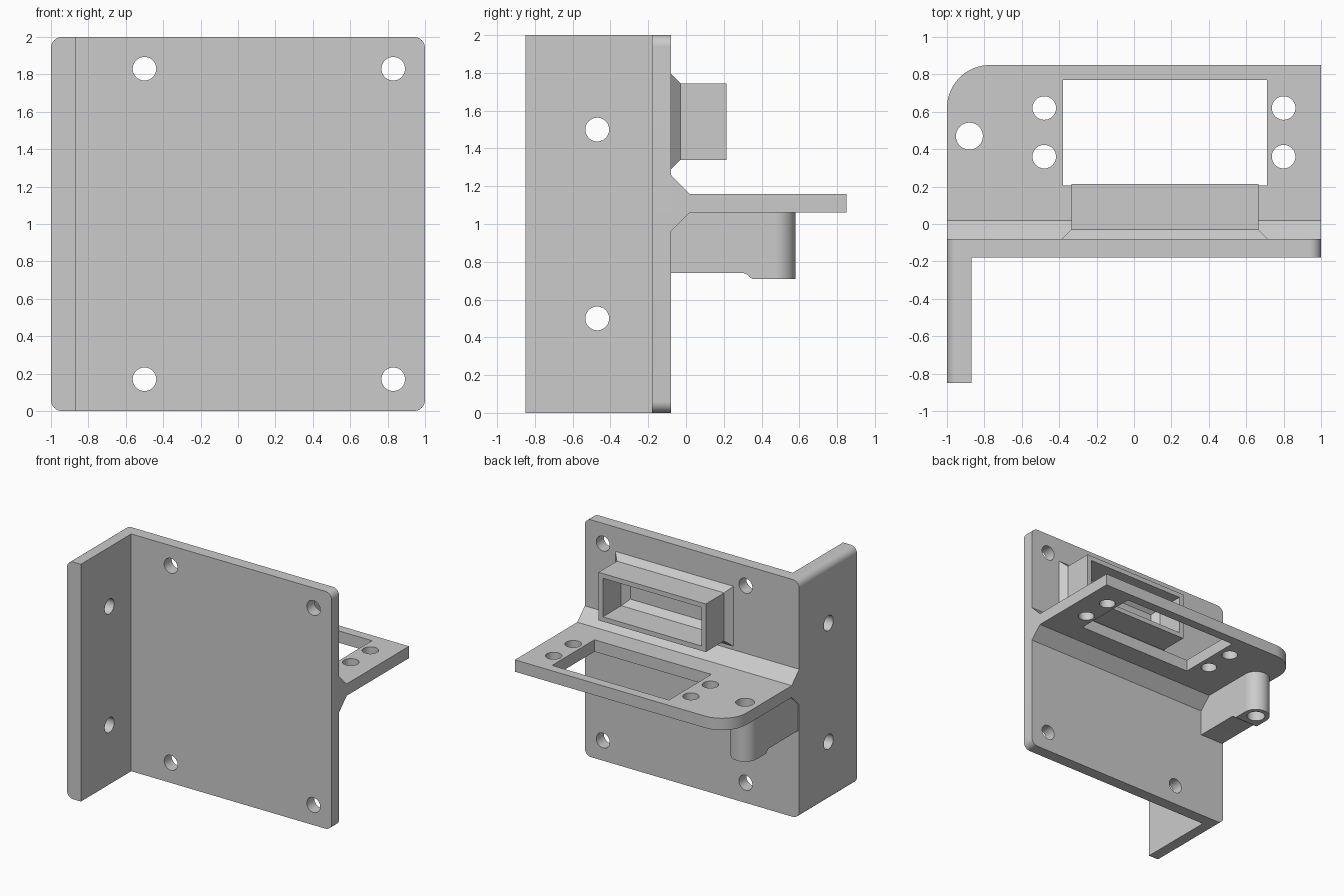
import bpy, bmesh
from math import pi, sin, cos

cube = bpy.data.objects.get("Cube")
if cube:
    bpy.data.objects.remove(cube, do_unlink=True)

GREY = (0.6, 0.6, 0.6, 1.0)
grey = bpy.data.materials.new("plain grey")
grey.use_nodes = True
grey.diffuse_color = GREY
grey.node_tree.nodes["Principled BSDF"].inputs["Base Color"].default_value = GREY

# How a 2D outline (a, b) and a depth d map to space for each extrusion axis
PLACE = {
    "x": lambda a, b, d: (d, a, b),
    "y": lambda a, b, d: (a, d, b),
    "z": lambda a, b, d: (a, b, d),
}


def finish(name, bm):
    bmesh.ops.recalc_face_normals(bm, faces=bm.faces)
    mesh = bpy.data.meshes.new(name)
    bm.to_mesh(mesh)
    bm.free()
    mesh.materials.append(grey)
    obj = bpy.data.objects.new(name, mesh)
    bpy.context.collection.objects.link(obj)
    return obj


def prisms(name, outlines, axis, lo, hi):
    """Extrude one or more closed outlines along an axis."""
    bm = bmesh.new()
    for outline in outlines:
        rings = [[bm.verts.new(PLACE[axis](a, b, d)) for a, b in outline] for d in (lo, hi)]
        bm.faces.new(rings[0])
        bm.faces.new(rings[1])
        for i in range(len(outline)):
            bm.faces.new((rings[0][i - 1], rings[0][i], rings[1][i], rings[1][i - 1]))
    return finish(name, bm)


def arc(a, b, r, start, end, steps=12):
    return [(a + r * cos(t), b + r * sin(t))
            for t in (start + (end - start) * i / steps for i in range(steps + 1))]


def circle(a, b, r):
    return arc(a, b, r, 0, 2 * pi, 40)[:-1]


def rect(a0, a1, b0, b1):
    return [(a0, b0), (a1, b0), (a1, b1), (a0, b1)]


def cut(obj, outlines, axis, lo, hi):
    cutter = prisms(obj.name + "_cutter", outlines, axis, lo, hi)
    cutter.hide_render = True
    cutter.hide_viewport = True
    cutter.hide_set(True)
    mod = obj.modifiers.new("holes", "BOOLEAN")
    mod.operation = "DIFFERENCE"
    mod.solver = "EXACT"
    mod.object = cutter


R = 0.06        # rounded plate corners
SCREW = 0.063   # screw hole radius

# Upright mounting plate with four screw holes
plate_outline = (arc(1 - R, 2 - R, R, 0, pi / 2) + arc(R - 1, 2 - R, R, pi / 2, pi)
                 + arc(R - 1, R, R, pi, 1.5 * pi) + arc(1 - R, R, R, 1.5 * pi, 2 * pi))
plate = prisms("back_plate", [plate_outline], "y", -0.18, -0.08)
cut(plate, [circle(x, z, SCREW) for x in (-0.5, 0.83) for z in (0.17, 1.83)], "y", -0.3, 0.1)

# Side flange reaching forward
flange_outline = ([(-0.87, 0), (-0.87, 2)] + arc(R - 1, 2 - R, R, pi / 2, pi)
                  + arc(R - 1, R, R, pi, 1.5 * pi))
flange = prisms("side_flange", [flange_outline], "y", -0.85, -0.18)
cut(flange, [circle(-0.47, z, SCREW) for z in (0.5, 1.5)], "x", -1.2, -0.7)

# Rear shelf with a window, screw holes and one rounded corner
POST = (-0.88, 0.47)
shelf_outline = [(-1, 0.02), (1, 0.02), (1, 0.85)] + arc(-0.77, 0.62, 0.23, pi / 2, pi, 20)
shelf = prisms("shelf", [shelf_outline], "z", 1.06, 1.16)
shelf_holes = [circle(x, y, SCREW) for x in (-0.48, 0.8) for y in (0.36, 0.62)]
shelf_holes += [rect(-0.38, 0.71, 0.205, 0.77), circle(*POST, 0.072)]
cut(shelf, shelf_holes, "z", 0.9, 1.3)

# Chamfered root joining shelf and plate
prisms("shelf_root", [[(-0.08, 0.96), (0.02, 1.06), (0.02, 1.16), (-0.08, 1.26)]], "x", -1, 1)

# Hollow post below the shelf and the web that carries it
post = prisms("hollow_post", [circle(*POST, 0.11)], "z", 0.71, 1.06)
web_outline = ([(-0.08, 1.06), (-0.08, 0.74)] + arc(0.3, 0.7, 0.04, pi / 2, pi / 6, 6)
               + [(0.35, 0.71), (POST[1], 0.71), (POST[1], 1.06)])
web = prisms("post_web", [web_outline], "x", -0.99, -0.77)
for part in (post, web):
    cut(part, [circle(*POST, 0.072)], "z", 0.5, 1.3)

# Rectangular socket: flared foot, outer walls, rim, inner walls, tapered bottom
SOCKET = (-0.335, 0.665, 1.34, 1.745)
bm = bmesh.new()
previous = None
for y, grow in ((-0.08, 0.05), (-0.03, 0), (0.215, 0), (0.215, -0.04), (-0.03, -0.04), (-0.08, -0.09)):
    x0, x1, z0, z1 = SOCKET
    ring = [bm.verts.new((x, y, z)) for x, z in rect(x0 - grow, x1 + grow, z0 - grow, z1 + grow)]
    if previous:
        for i in range(4):
            bm.faces.new((previous[i - 1], previous[i], ring[i], ring[i - 1]))
    previous = ring
finish("socket", bm)

# Smooth the round surfaces, keep the edges crisp
bpy.ops.object.select_all(action="DESELECT")
for obj in (plate, flange, shelf, post, web):
    obj.select_set(True)
bpy.context.view_layer.objects.active = plate
bpy.ops.object.shade_smooth_by_angle(angle=pi / 6)
